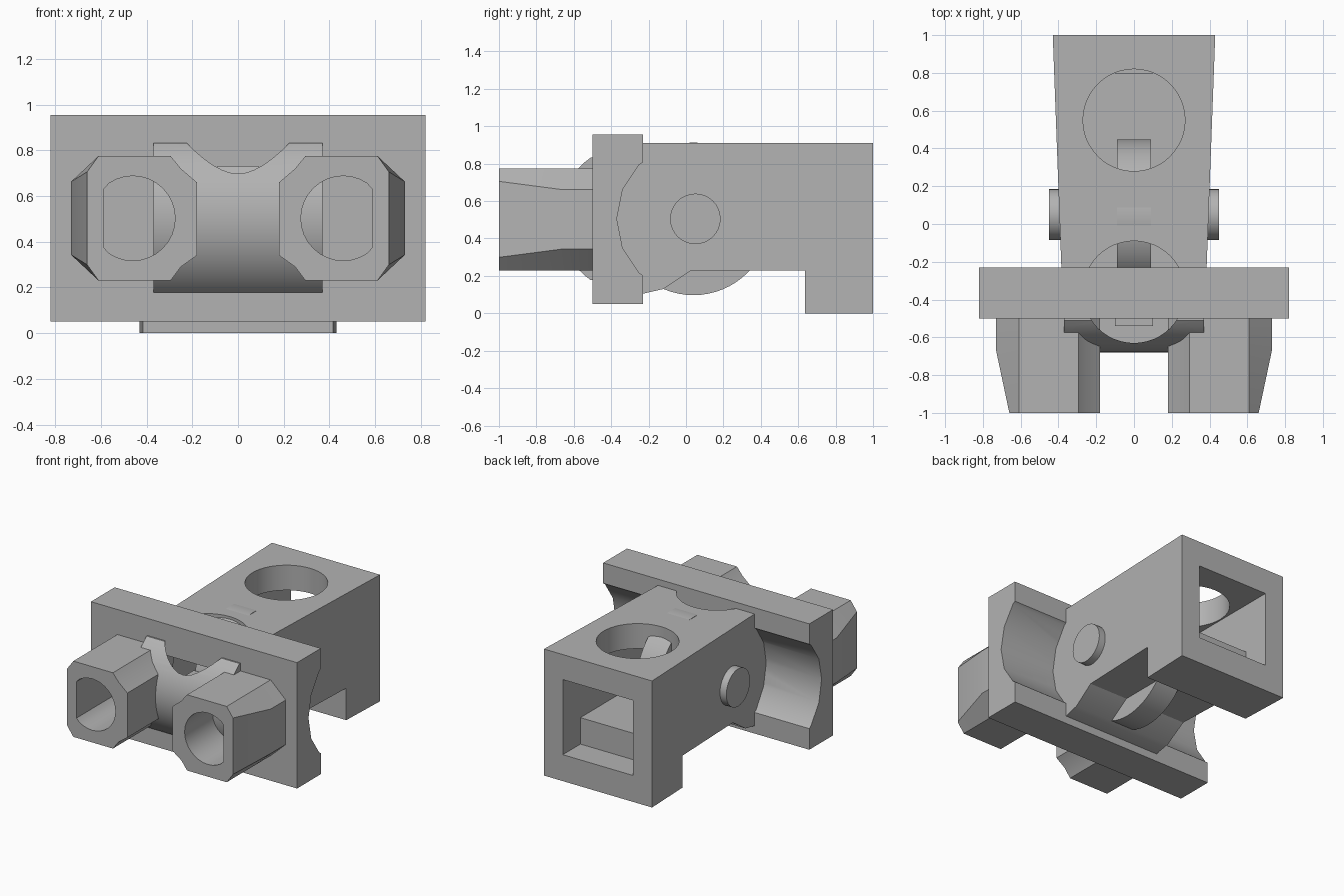
import bpy, bmesh, math
from mathutils import Matrix

if "Cube" in bpy.data.objects:
    bpy.data.objects.remove(bpy.data.objects["Cube"])

GREY = (0.45, 0.45, 0.45, 1)
mat = bpy.data.materials.new("plain_grey")
mat.use_nodes = True
mat.diffuse_color = GREY
mat.node_tree.nodes["Principled BSDF"].inputs["Base Color"].default_value = GREY


def finish(name, bm):
    bmesh.ops.recalc_face_normals(bm, faces=bm.faces[:])
    me = bpy.data.meshes.new(name)
    bm.to_mesh(me)
    bm.free()
    me.materials.append(mat)
    ob = bpy.data.objects.new(name, me)
    bpy.context.collection.objects.link(ob)
    return ob


def loft(name, rings):
    """Solid through matching rings of points, capped at both ends."""
    bm = bmesh.new()
    vs = [[bm.verts.new(p) for p in r] for r in rings]
    n = len(vs[0])
    for a, b in zip(vs, vs[1:]):
        for i in range(n):
            j = (i + 1) % n
            bm.faces.new((a[i], a[j], b[j], b[i]))
    bm.faces.new(vs[0])
    bm.faces.new(vs[-1])
    return finish(name, bm)


def box(name, x0, x1, y0, y1, z0, z1):
    sq = [(x0, y0), (x1, y0), (x1, y1), (x0, y1)]
    return loft(name, [[(x, y, z) for x, y in sq] for z in (z0, z1)])


def cyl(name, axis, centre, r, length, n=48):
    rot = Matrix.Rotation(math.pi / 2, 4, 'Y') if axis == 'X' else Matrix()
    bm = bmesh.new()
    bmesh.ops.create_cone(bm, cap_ends=True, segments=n, radius1=r, radius2=r,
                          depth=length, matrix=Matrix.Translation(centre) @ rot)
    return finish(name, bm)


def activate(ob):
    bpy.ops.object.select_all(action='DESELECT')
    ob.select_set(True)
    bpy.context.view_layer.objects.active = ob


def cut(ob, *cutters):
    activate(ob)
    for c in cutters:
        m = ob.modifiers.new("cut", 'BOOLEAN')
        m.operation, m.solver, m.object = 'DIFFERENCE', 'EXACT', c
        bpy.ops.object.modifier_apply(modifier=m.name)
        bpy.data.objects.remove(c)
    return ob


parts = []

# Cross plate: cylindrical groove along its back, pocket through the middle
plate = box("cross_plate", -.82, .82, -.5, -.23, .05, .955)
parts.append(cut(plate,
                 cyl("groove_cutter", 'X', (0, .04, .505), .41, 2, 16),
                 cyl("pocket_cutter", 'Z', (0, -.36, .555), .27, .35)))

# Rounded front boss with a vertical round notch
arc = []
a0 = math.asin(.327 / .40)
for i in range(21):
    a = -a0 + 2 * a0 * i / 20
    arc.append((-.28 - .40 * math.cos(a), .505 + .40 * math.sin(a)))
arc = [(-.48, arc[0][1])] + arc + [(-.48, arc[-1][1])]
boss = loft("front_boss", [[(x, y, z) for y, z in arc] for x in (-.37, .37)])
parts.append(cut(boss, cyl("notch_cutter", 'Z', (0, -.36, .88), .27, 1.0)))

# Main block: side profile, widening towards the back
side = [(-.42, .10), (-.23, .105), (-.12, .13), (.03, .23), (.635, .23),
        (.635, 0), (1, 0), (1, .91), (-.42, .91)]


def half_width(y):
    return .393 + .037 * y


block = loft("main_block", [[(s * half_width(y), y, z) for y, z in side]
                            for s in (-1, 1)])
parts.append(cut(block,
                 box("tunnel_cutter", -.28, .28, -.6, 1.2, .38, .73),
                 box("rear_step_cutter", -.28, .28, .8, 1.2, .19, .6),
                 cyl("top_hole_cutter", 'Z', (0, .55, .9), .27, .8),
                 cyl("front_notch_cutter", 'Z', (0, -.36, .88), .27, 1.0)))

# Thin wheel inside the block, bar in the boss notch
parts.append(cyl("inner_wheel", 'X', (0, .04, .505), .408, .18, 64))
parts.append(box("notch_bar", -.10, .10, -.54, -.36, .37, .60))

# Paired parts
nozzle_base = [(.61, .775), (.295, .775), (.25, .72), (.18, .66), (.18, .34),
               (.25, .29), (.295, .23), (.61, .23)]
for s, label in ((1, "left"), (-1, "right")):
    # Hinge pin
    parts.append(cyl(label + "_hinge_pin", 'X', (s * .40, .05, .505), .135, .10, 32))
    # Tapered eight-sided nozzle with a round bore flattened on the outside
    rings = []
    for y, x, dz in ((-.49, .73, .16), (-.67, .73, .16), (-1, .66, .203)):
        pts = nozzle_base + [(x, .5025 - dz), (x, .5025 + dz)]
        rings.append([(s * px, y, pz) for px, pz in pts])
    nozzle = loft(label + "_nozzle", rings)
    bore = [(min(.46 + .185 * math.cos(math.tau * i / 32), .585),
             .5025 + .185 * math.sin(math.tau * i / 32)) for i in range(32)]
    bore_cutter = loft("bore_cutter", [[(s * x, y, z) for x, z in bore]
                                       for y in (-1.1, -.4)])
    parts.append(cut(nozzle, bore_cutter))

for ob in parts:
    activate(ob)
    bpy.ops.object.shade_smooth_by_angle(angle=math.radians(30))
